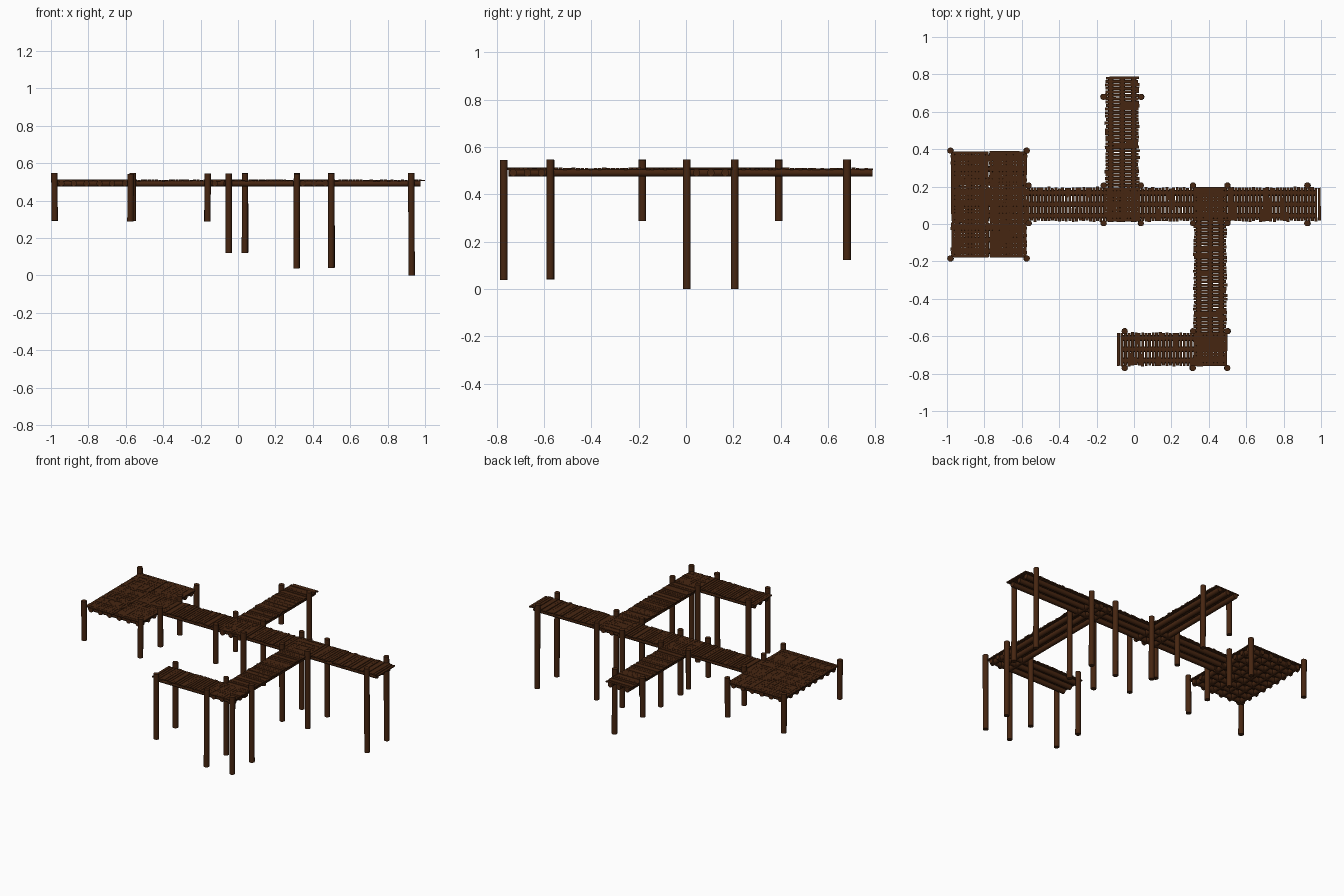
import bpy, bmesh, math, random
from mathutils import Matrix, Vector

if "Cube" in bpy.data.objects:
    bpy.data.objects.remove(bpy.data.objects["Cube"])

random.seed(4)

wood = bpy.data.materials.new("dark brown wood")
wood.diffuse_color = (0.062, 0.019, 0.0055, 1)
wood.use_nodes = True
wood.node_tree.nodes["Principled BSDF"].inputs["Base Color"].default_value = wood.diffuse_color


def finish(bm, name, smooth=False):
    me = bpy.data.meshes.new(name)
    bm.to_mesh(me)
    bm.free()
    me.materials.append(wood)
    ob = bpy.data.objects.new(name, me)
    bpy.context.collection.objects.link(ob)
    if smooth:
        bpy.ops.object.select_all(action='DESELECT')
        bpy.context.view_layer.objects.active = ob
        ob.select_set(True)
        bpy.ops.object.shade_smooth_by_angle(angle=math.radians(50))
    return ob


def log(bm, a, b, r, sides=10):
    """Round timber from point a to point b."""
    a, b = Vector(a), Vector(b)
    rot = (b - a).to_track_quat('Z', 'Y').to_matrix().to_4x4()
    bmesh.ops.create_cone(bm, cap_ends=True, segments=sides, radius1=r, radius2=r,
                          depth=(b - a).length,
                          matrix=Matrix.Translation((a + b) / 2) @ rot)


def board(bm, centre, size, yaw):
    m = (Matrix.Translation(centre) @ Matrix.Rotation(yaw, 4, 'Z')
         @ Matrix.Diagonal((*size, 1)))
    bmesh.ops.create_cube(bm, size=1, matrix=m)


def walkway(name, axis, start, end, mid, width, inset=(0.01, 0.01)):
    """Strip of cross boards on three bearer logs; axis 0 runs along x, 1 along y."""
    def at(along, across, z):
        return (along, across, z) if axis == 0 else (across, along, z)

    bm = bmesh.new()
    n = round((end - start) / 0.0185)
    pitch = (end - start) / n
    for i in range(n):
        w = pitch * random.uniform(0.78, 0.93)
        length = width - random.uniform(0.0, 0.01)
        c = at(start + pitch * (i + 0.5), mid + random.uniform(-0.003, 0.003),
               0.5075 + random.uniform(-0.0015, 0.002))
        size = at(w, length, 0.007)
        board(bm, c, size, random.uniform(-0.012, 0.012))
    finish(bm, name + "_planks")

    bm = bmesh.new()
    for off in (-0.33, 0, 0.33):
        log(bm, at(start + inset[0], mid + off * width, 0.491),
            at(end - inset[1], mid + off * width, 0.491), 0.016)
    finish(bm, name + "_bearers", True)


# Walkways, which overlap where they meet
walkway("main_walkway", 0, -0.575, 1.0, 0.105, 0.185, (0.0, 0.025))
walkway("back_walkway", 1, 0.012, 0.79, -0.063, 0.185, (0.0, 0.003))
walkway("front_walkway", 1, -0.76, 0.198, 0.407, 0.182)
walkway("front_end_walkway", 0, -0.092, 0.5, -0.67, 0.182, (0.02, 0.01))

# Square platform made of crossed strips
for i, y in enumerate((-0.084, 0.106, 0.294)):
    walkway(f"platform_strip_{i}", 0, -0.978, -0.572, y, 0.188)
for i, x in enumerate((-0.877, -0.673)):
    walkway(f"platform_cross_strip_{i}", 1, -0.18, 0.39, x, 0.203)

# Posts: x, y values and foot height (the bed slopes down to the right)
groups = [
    ((-0.982, -0.573), (-0.184, 0.392), 0.29),
    ((-0.563,), (0.004, 0.206), 0.29),
    ((-0.162,), (0.004, 0.206, 0.68), 0.29),
    ((0.037,), (0.004, 0.206, 0.68), 0.12),
    ((-0.05,), (-0.77, -0.573), 0.12),
    ((0.315, 0.499), (-0.77, -0.573, 0.004, 0.206), 0.04),
    ((0.926,), (0.004, 0.206), 0.003),
]
bm = bmesh.new()
for xs, ys, foot in groups:
    for x in xs:
        for y in ys:
            j = random.uniform(-0.003, 0.003)
            log(bm, (x + j, y, foot + (j if foot > 0.01 else -0.003)),
                (x, y, 0.545 + j), 0.0168)
finish(bm, "posts", True)
